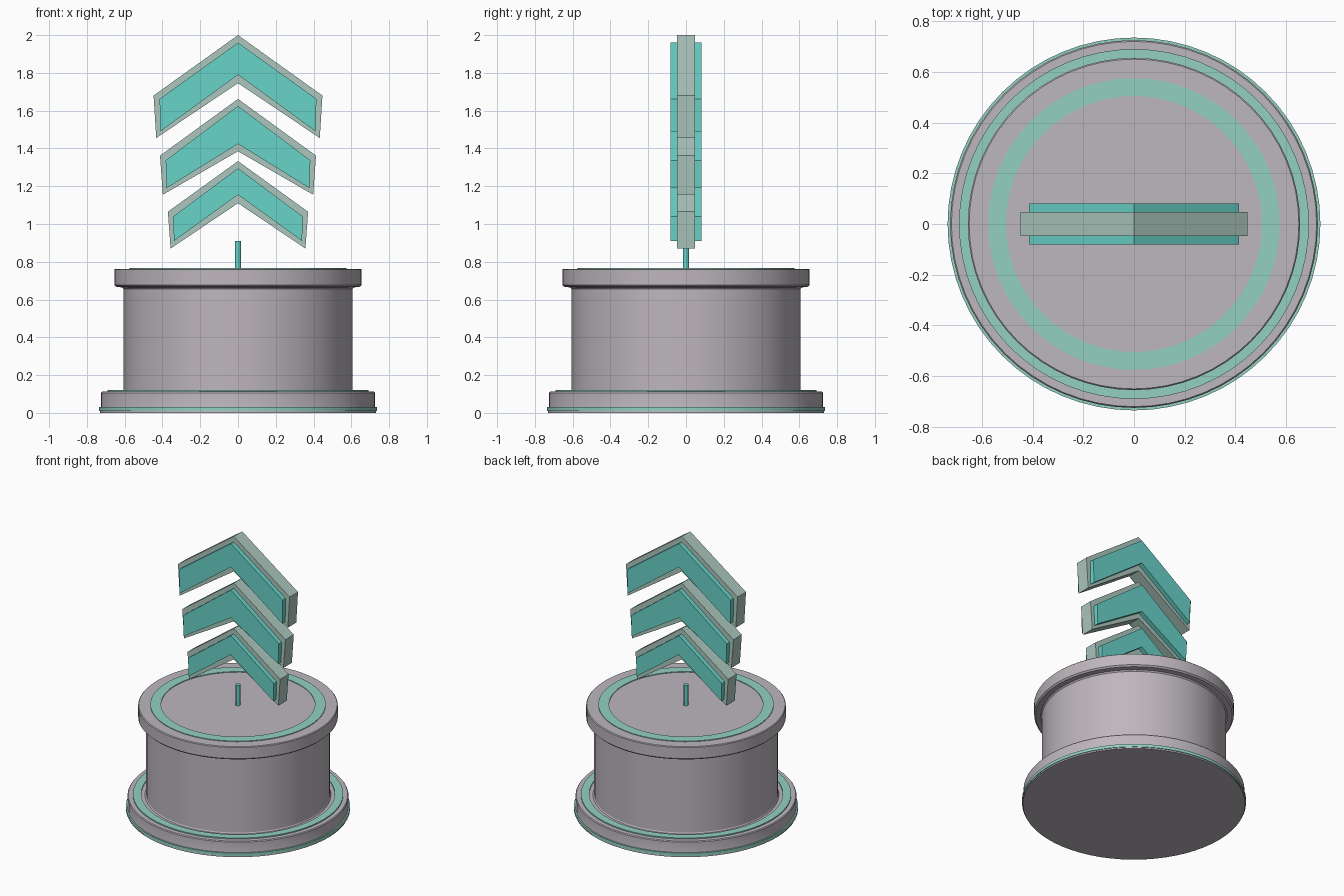
import bpy, bmesh, math

if "Cube" in bpy.data.objects:
    bpy.data.objects.remove(bpy.data.objects["Cube"])


def material(name, rgb):
    m = bpy.data.materials.new(name)
    lin = [(c / 255 / 12.92) if c < 11 else ((c / 255 + 0.055) / 1.055) ** 2.4 for c in rgb]
    m.diffuse_color = (*lin, 1)
    m.use_nodes = True
    m.node_tree.nodes["Principled BSDF"].inputs["Base Color"].default_value = m.diffuse_color
    return m


GREY = material("warm_grey", (190, 183, 190))
MINT = material("mint", (146, 209, 192))
TEAL = material("bright_teal", (104, 211, 200))
SAGE = material("pale_sage", (172, 198, 190))


def finish(name, bm, mats, smooth=False):
    bmesh.ops.recalc_face_normals(bm, faces=bm.faces[:])
    me = bpy.data.meshes.new(name)
    bm.to_mesh(me)
    bm.free()
    for m in mats:
        me.materials.append(m)
    ob = bpy.data.objects.new(name, me)
    bpy.context.collection.objects.link(ob)
    if smooth:
        bpy.ops.object.select_all(action='DESELECT')
        ob.select_set(True)
        bpy.context.view_layer.objects.active = ob
        bpy.ops.object.shade_smooth_by_angle(angle=math.radians(30))
    return ob


def lathe(name, profile, mat, closed=False, n=64):
    """Revolve (radius, height) points; open profiles get flat end caps."""
    bm = bmesh.new()
    rings = [[bm.verts.new((r * math.cos(2 * math.pi * i / n), r * math.sin(2 * math.pi * i / n), z))
              for i in range(n)] for r, z in profile]
    pairs = list(zip(rings, rings[1:]))
    if closed:
        pairs.append((rings[-1], rings[0]))
    else:
        bm.faces.new(rings[0])
        bm.faces.new(rings[-1])
    for a, b in pairs:
        for i in range(n):
            j = (i + 1) % n
            bm.faces.new((a[i], a[j], b[j], b[i]))
    return finish(name, bm, [mat], True)


def ring(name, r0, r1, z0, z1, mat):
    return lathe(name, [(r0, z0), (r1, z0), (r1, z1), (r0, z1)], mat, closed=True)


def chevron(name, top, corner, tip, notch, depth, mat):
    """Mirrored arrow outline, extruded evenly to both sides."""
    (cx, cz), (tx, tz) = corner, tip
    outline = [(0, top), (cx, cz), (tx, tz), (0, notch), (-tx, tz), (-cx, cz)]
    bm = bmesh.new()
    front = [bm.verts.new((x, -depth, z)) for x, z in outline]
    back = [bm.verts.new((x, depth, z)) for x, z in outline]
    for s in (front, back):  # two quads per side, split at the centre line
        bm.faces.new((s[0], s[1], s[2], s[3]))
        bm.faces.new((s[0], s[3], s[4], s[5]))
    for i in range(6):
        j = (i + 1) % 6
        bm.faces.new((front[i], front[j], back[j], back[i]))
    return finish(name, bm, [mat])


# Pedestal: foot, drum and overhanging cap
lathe("pedestal", [(0.73, 0), (0.73, 0.01), (0.725, 0.03), (0.725, 0.106), (0.72, 0.112),
                   (0.61, 0.112), (0.605, 0.12), (0.605, 0.655), (0.612, 0.664), (0.645, 0.668),
                   (0.655, 0.678), (0.655, 0.758), (0.65, 0.763)], GREY)

# Mint trim rings
ring("foot_edge_trim", 0.70, 0.735, 0.01, 0.031, MINT)
ring("foot_top_trim", 0.635, 0.69, 0.10, 0.12, MINT)
ring("cap_trim", 0.505, 0.575, 0.75, 0.768, MINT)

# Small centre post
lathe("centre_post", [(0.017, 0.75), (0.017, 0.91)], TEAL, n=12)

# Floating arrows: sage frame with a thicker teal core
ARROWS = {
    "lower": ((1.333, (0.371, 1.065), (0.357, 0.87), 1.11), (1.295, (0.343, 1.04), (0.339, 0.91), 1.155)),
    "middle": ((1.662, (0.413, 1.362), (0.398, 1.155), 1.385), (1.625, (0.383, 1.337), (0.378, 1.19), 1.424)),
    "upper": ((2.0, (0.447, 1.68), (0.433, 1.455), 1.746), (1.96, (0.415, 1.662), (0.411, 1.49), 1.79)),
}
for level, (frame, core) in ARROWS.items():
    chevron(level + "_arrow_frame", *frame, 0.048, SAGE)
    chevron(level + "_arrow_core", *core, 0.081, TEAL)
